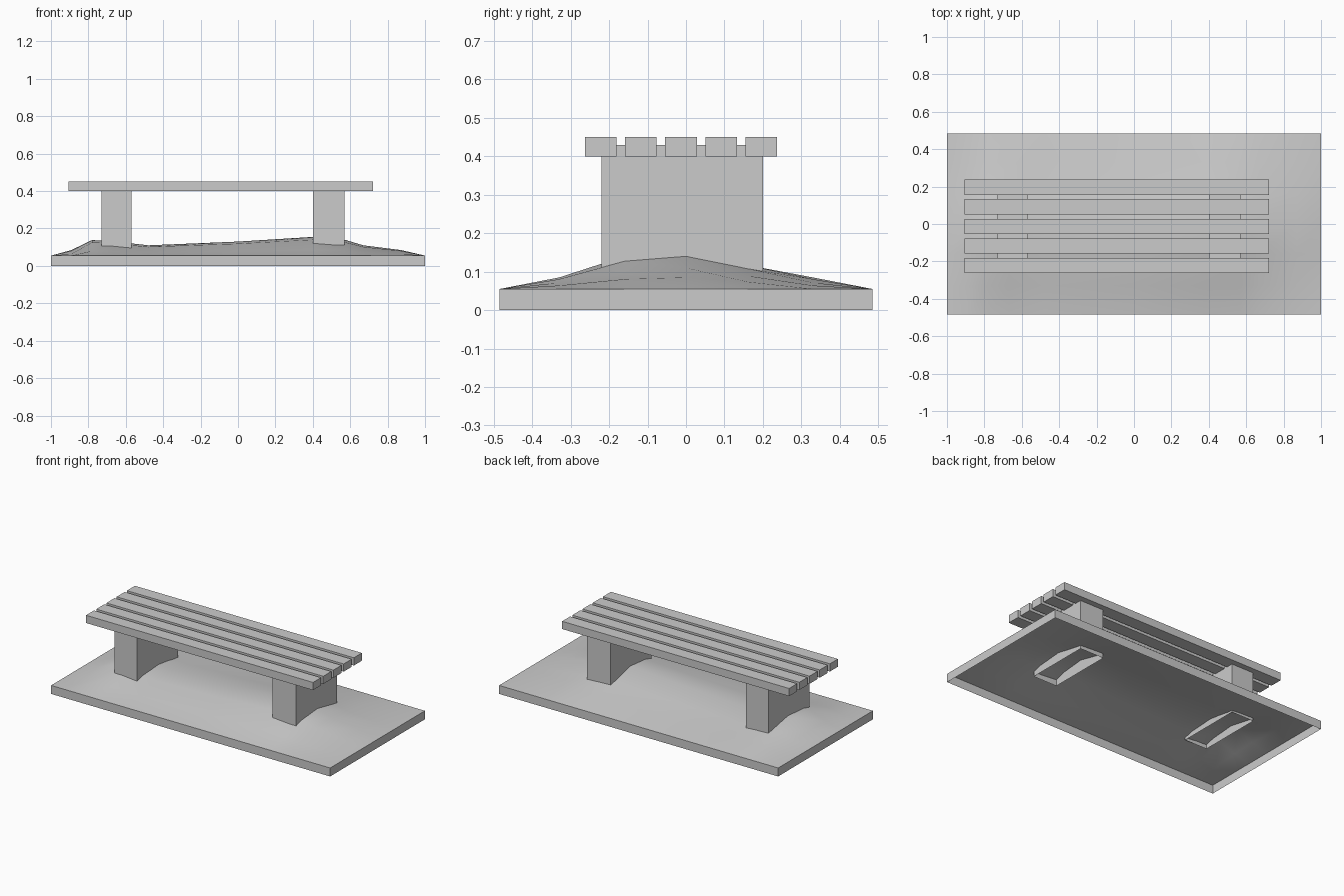
import bpy, bmesh, math

if "Cube" in bpy.data.objects:
    bpy.data.objects.remove(bpy.data.objects["Cube"])


def mesh_object(name, bm):
    bmesh.ops.recalc_face_normals(bm, faces=bm.faces)
    me = bpy.data.meshes.new(name)
    bm.to_mesh(me)
    bm.free()
    ob = bpy.data.objects.new(name, me)
    bpy.context.collection.objects.link(ob)
    return ob


def box(name, x, y, z, open_bottom=False):
    bm = bmesh.new()
    bmesh.ops.create_cube(bm, size=1)
    for v in bm.verts:
        for i, (lo, hi) in enumerate((x, y, z)):
            v.co[i] = lo if v.co[i] < 0 else hi
    bm.normal_update()
    if open_bottom:
        low = [f for f in bm.faces if f.normal.z < -0.9]
        bmesh.ops.delete(bm, geom=low, context='FACES_ONLY')
    return mesh_object(name, bm)


# Ground mound: lengthwise ridge heights blended with a cross profile
RIM = 0.055
ridge = [(-1, .055), (-.89, .085), (-.78, .138), (-.67, .132), (-.48, .11), (0, .13),
         (.4, .155), (.57, .14), (.67, .11), (.87, .085), (1, .055)]
cross = [(-.485, .055), (-.33, .085), (-.16, .14), (0, .155),
         (.16, .117), (.33, .085), (.485, .055)]
bm = bmesh.new()
grid = [[bm.verts.new((x, y, RIM + (r - RIM) * (c - RIM) / 0.1)) for y, c in cross]
        for x, r in ridge]
for a, b in zip(grid, grid[1:]):
    for j in range(len(cross) - 1):
        bm.faces.new((a[j], b[j], b[j + 1], a[j + 1]))

# Vertical skirt around the mound, open underneath
rim = [e for e in bm.edges if e.is_boundary]
new = bmesh.ops.extrude_edge_only(bm, edges=rim)['geom']
for v in new:
    if isinstance(v, bmesh.types.BMVert):
        v.co.z = 0
ground = mesh_object("ground_mound", bm)
bpy.context.view_layer.objects.active = ground
ground.select_set(True)
bpy.ops.object.shade_smooth_by_angle(angle=math.radians(35))

# Two support blocks, sunk into the mound
box("left_leg", (-.73, -.57), (-.22, .20), (.08, .43), True)
box("right_leg", (.40, .57), (-.22, .20), (.08, .43), True)

# Five seat slats
for i in range(5):
    y = -.263 + i * .1045
    box(f"seat_slat_{i + 1}", (-.905, .722), (y, y + .082), (.40, .45))
